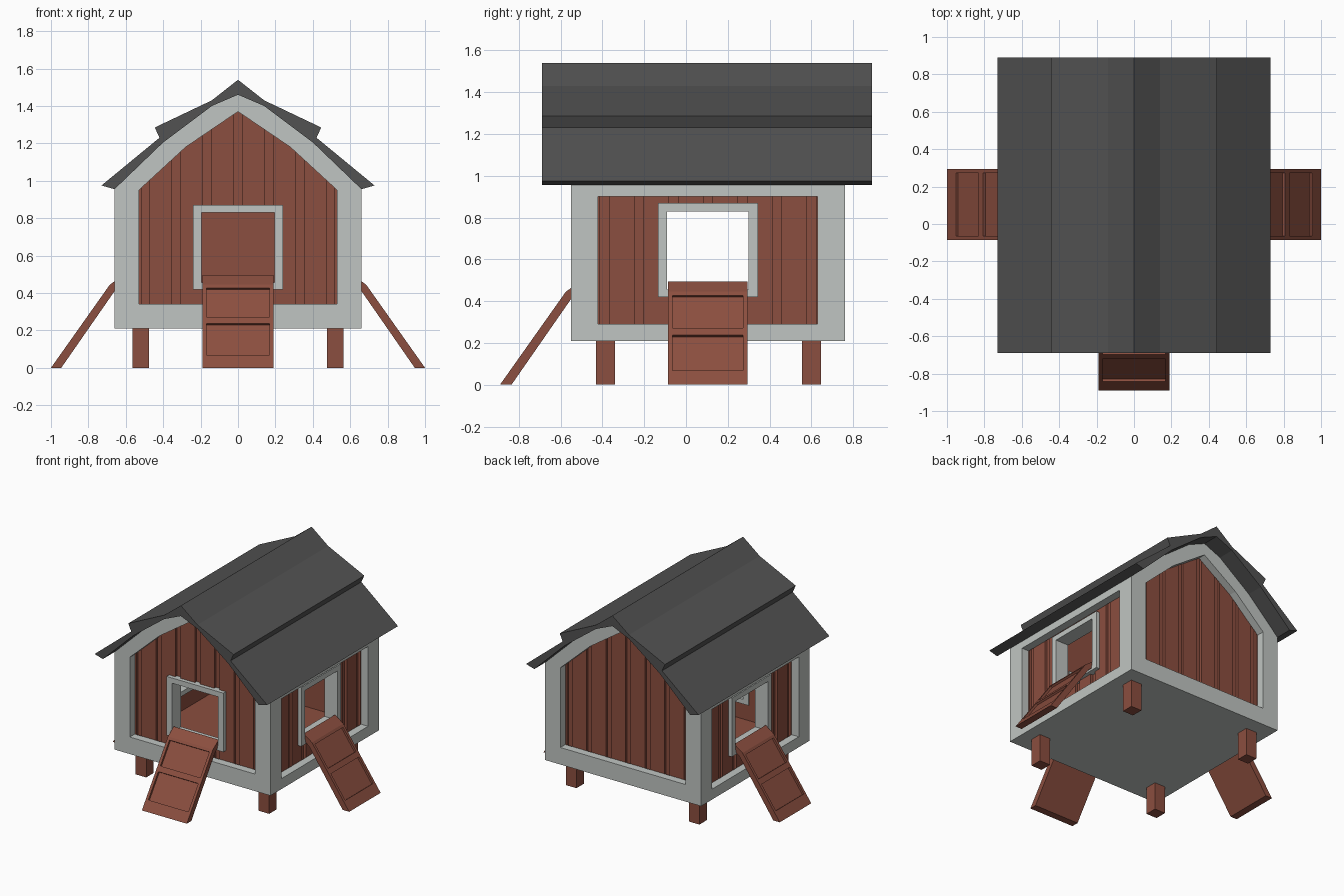
import bpy, bmesh
from math import radians
from mathutils import Matrix, Vector

if "Cube" in bpy.data.objects:
    bpy.data.objects.remove(bpy.data.objects["Cube"])


def material(name, rgb):
    m = bpy.data.materials.new(name)
    m.use_nodes = True
    m.diffuse_color = (*rgb, 1)
    m.node_tree.nodes["Principled BSDF"].inputs["Base Color"].default_value = (*rgb, 1)
    return m


RED = material("barn red", (0.26, 0.077, 0.05))
TRIM = material("pale grey trim", (0.53, 0.56, 0.54))
ROOF = material("charcoal roof", (0.085, 0.085, 0.085))


def side(angle, x, y):
    """Local frame of one side: x along the wall, y inward."""
    return Matrix.Translation((x, y, 0)) @ Matrix.Rotation(radians(angle), 4, "Z")


CENTRE = side(0, 0, 0)
SIDES = {"front": side(0, 0, -0.55), "back": side(180, 0, 0.76),
         "left": side(90, 0.66, 0.105), "right": side(-90, -0.66, 0.105)}


def solid(name, pts, faces, push, mat, place=CENTRE):
    """Push flat faces along a vector into a closed solid."""
    n = len(pts)
    pts = [Vector(p) for p in pts]
    verts = pts + [p + Vector(push) for p in pts]
    edges = {(f[i - 1], f[i]) for f in faces for i in range(len(f))}
    sides = [(a, b, b + n, a + n) for a, b in edges if (b, a) not in edges]
    caps = [tuple(i + n for i in reversed(f)) for f in faces]
    mesh = bpy.data.meshes.new(name)
    mesh.from_pydata(verts, [], list(faces) + caps + sides)
    bm = bmesh.new()
    bm.from_mesh(mesh)
    bmesh.ops.recalc_face_normals(bm, faces=bm.faces)
    bm.to_mesh(mesh)
    bm.free()
    mesh.materials.append(mat)
    ob = bpy.data.objects.new(name, mesh)
    ob.matrix_world = place
    bpy.context.collection.objects.link(ob)
    return ob


def prism(name, outline, d0, d1, mat, place=CENTRE):
    pts = [(x, d0, z) for x, z in outline]
    return solid(name, pts, [tuple(range(len(pts)))], (0, d1 - d0, 0), mat, place)


def ring(name, outer, inner, d0, d1, mat, place):
    n = len(outer)
    pts = [(x, d0, z) for x, z in outer + inner]
    faces = [(i, (i + 1) % n, (i + 1) % n + n, i + n) for i in range(n)]
    return solid(name, pts, faces, (0, d1 - d0, 0), mat, place)


def rect(w, z0, z1):
    return [(w, z0), (w, z1), (-w, z1), (-w, z0)]


def mirrored(half):
    """Complete a half outline that ends on the centre line."""
    return half + [(-x, z) for x, z in reversed(half[:-1])]


def cut(ob, cutter, operation):
    cutter.hide_render = True
    mod = ob.modifiers.new("cut", "BOOLEAN")
    mod.operation, mod.object, mod.solver = operation, cutter, "EXACT"
    bpy.context.view_layer.objects.active = ob
    bpy.ops.object.modifier_apply(modifier=mod.name)
    bpy.data.objects.remove(cutter)


def board_wall(name, w, z0, z1, place):
    """Wall of vertical boards with grooves between them."""
    plan = [(-w, 0.13), (-w, 0.06)]
    for k in range(-3, 4):
        c, h = k * 0.165, 0.022
        plan += [(c - h, 0.06), (c - h, 0.08), (c + h, 0.08), (c + h, 0.06)]
    plan += [(w, 0.06), (w, 0.13)]
    pts = [(u, d, z0) for u, d in plan]
    return solid(name, pts, [tuple(range(len(pts)))], (0, 0, z1 - z0), RED, place)


def ramp(name, place):
    """Sloping ramp with two sunken panels."""
    slope = [(-0.34 + 0.315 * z / 0.445, z) for z in (0, 0.05, 0.255, 0.445)]
    outline = slope + [(0.045, 0.495), (0.06, 0.46), (0, 0.41), (-0.285, 0)]
    pts = [(-0.19, d, z) for d, z in outline]
    ob = solid(name, pts, [tuple(range(len(pts)))], (0.38, 0, 0), RED, place)
    bm = bmesh.new()
    bm.from_mesh(ob.data)
    panels = [f for f in bm.faces if f.normal.y < -0.5 and f.normal.z > 0.3
              and 0.06 < f.calc_center_median().z < 0.43]
    bmesh.ops.inset_individual(bm, faces=panels, thickness=0.03)
    inward = sum((f.normal for f in panels), Vector()).normalized() * -0.015
    hole = bmesh.ops.inset_individual(bm, faces=panels, thickness=0.0005)
    bmesh.ops.translate(bm, verts=list({v for f in panels for v in f.verts}), vec=inward)
    bm.to_mesh(ob.data)
    bm.free()


# Gable frames and board walls, front and back
gable = [(0.66, 0.21), (0.66, 0.955), (0.40, 1.205), (0.14, 1.40), (0, 1.46)]
gable_inner = [(0.53, 0.34), (0.53, 0.95), (0.28, 1.18), (0.14, 1.275), (0, 1.37)]
gable_wall = [(0.58, 0.28), (0.58, 0.98), (0.29, 1.24), (0, 1.41)]
walls = {}
for s in ("front", "back"):
    ring(s + "_frame", mirrored(gable), mirrored(gable_inner), 0, 0.06, TRIM, SIDES[s])
    walls[s] = board_wall(s + "_wall", 0.6, 0.2, 1.5, SIDES[s])
    cut(walls[s], prism("gable_cutter", mirrored(gable_wall), 0, 0.2, RED, SIDES[s]), "INTERSECT")

# Side frames and board walls
for s in ("left", "right"):
    ring(s + "_frame", rect(0.595, 0.21, 0.955), rect(0.525, 0.29, 0.90), 0, 0.06, TRIM, SIDES[s])
    walls[s] = board_wall(s + "_wall", 0.57, 0.25, 0.94, SIDES[s])

# Doorways with trim and ramps
for s in ("front", "left", "right"):
    cut(walls[s], prism("door_cutter", rect(0.21, 0.44, 0.85), 0, 0.2, RED, SIDES[s]), "DIFFERENCE")
    ring(s + "_door_trim", rect(0.24, 0.42, 0.87), rect(0.195, 0.455, 0.83), 0.03, 0.14, TRIM, SIDES[s])
    ramp(s + "_ramp", SIDES[s])

# Floor and ceiling
prism("floor_base", rect(0.60, 0.21, 0.235), -0.49, 0.70, TRIM)
prism("floor_boards", rect(0.58, 0.235, 0.30), -0.46, 0.67, RED)
arch = mirrored([(x * 0.97, z - 0.005) for x, z in gable[1:]])
lining = arch + [(x, z - 0.03) for x, z in reversed(arch)]
prism("ceiling", lining, -0.49, 0.70, TRIM)

# Two-pitch roof with a step between the sheets
top = [(0, 1.54), (0.14, 1.43), (0.445, 1.285), (0.42, 1.23), (0.73, 0.975)]
half = top + gable[1:]
prism("roof", half + [(-x, z) for x, z in reversed(half[1:-1])], -0.69, 0.89, ROOF)

# Legs
for x, xs in ((0.52, "left"), (-0.52, "right")):
    for y, ys in ((-0.385, "front"), (0.60, "back")):
        prism(f"{ys}_{xs}_leg", rect(0.045, 0, 0.21), -0.045, 0.045, RED, side(0, x, y))
